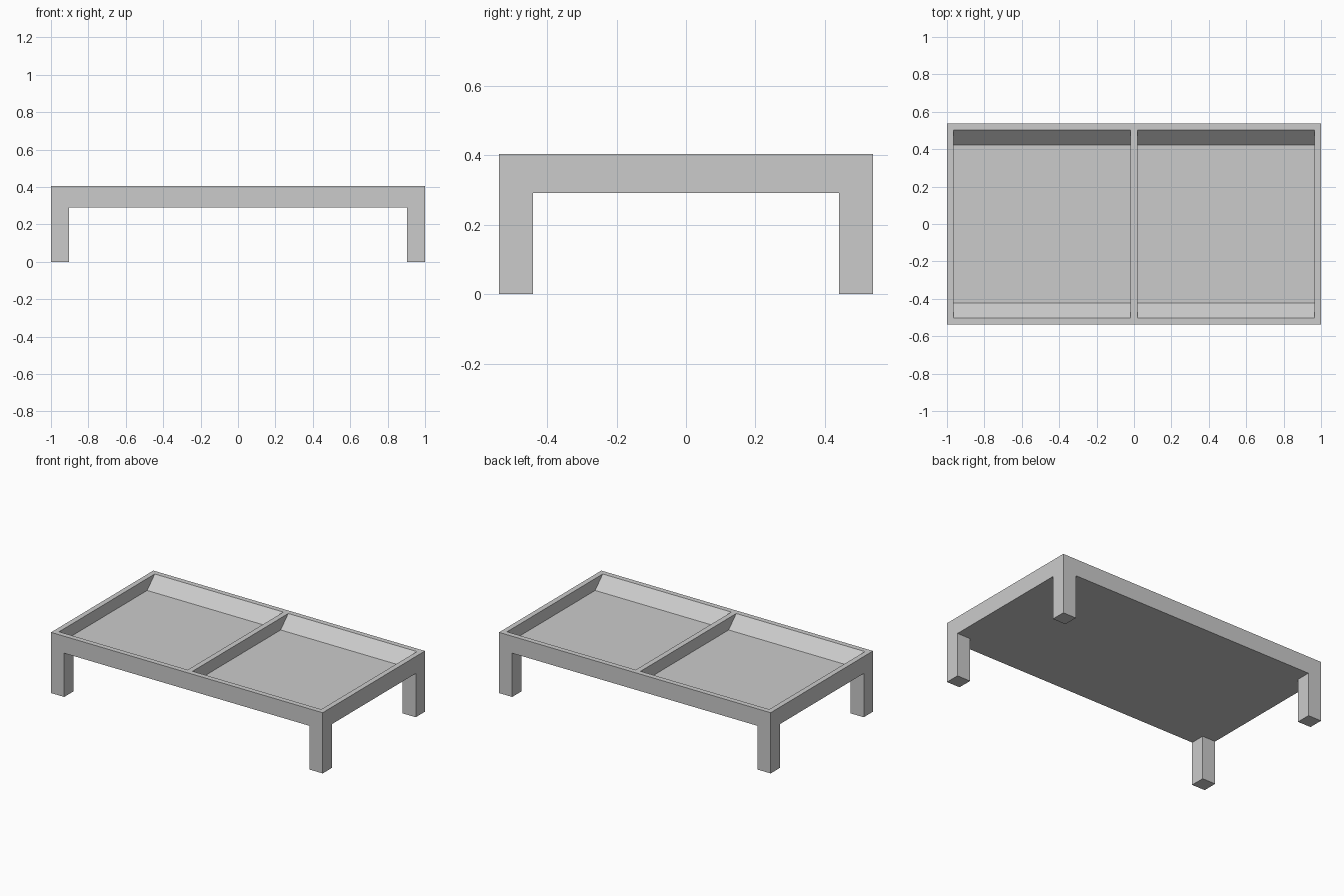
import bpy
import bmesh
from mathutils import Vector

default_cube = bpy.data.objects.get("Cube")
if default_cube:
    bpy.data.objects.remove(default_cube, do_unlink=True)

HALF_X, HALF_Y, HEIGHT = 1.0, 0.538, 0.404
LEG = 0.097          # leg thickness
APRON_Z = 0.291      # underside of the tray
FLOOR_Z = 0.325      # floor of the basins
OVER = 0.05          # how far cutters overshoot the body

grey = bpy.data.materials.new("plain grey")
grey.use_nodes = True
grey.diffuse_color = (0.6, 0.6, 0.6, 1)
grey.node_tree.nodes["Principled BSDF"].inputs["Base Color"].default_value = (0.6, 0.6, 0.6, 1)


def prism(name, outline, sweep):
    """Solid made by sweeping a flat outline along a vector."""
    bm = bmesh.new()
    face = bm.faces.new([bm.verts.new(p) for p in outline])
    swept = bmesh.ops.extrude_face_region(bm, geom=[face], use_keep_orig=True)
    moved = [v for v in swept["geom"] if isinstance(v, bmesh.types.BMVert)]
    bmesh.ops.translate(bm, verts=moved, vec=Vector(sweep))
    bmesh.ops.recalc_face_normals(bm, faces=bm.faces)
    mesh = bpy.data.meshes.new(name)
    bm.to_mesh(mesh)
    bm.free()
    mesh.materials.append(grey)
    obj = bpy.data.objects.new(name, mesh)
    bpy.context.collection.objects.link(obj)
    return obj


def carve(body, cutter):
    """Cut one solid out of the body and discard the cutter."""
    cutter.hide_render = True
    mod = body.modifiers.new(cutter.name, "BOOLEAN")
    mod.operation = "DIFFERENCE"
    mod.solver = "EXACT"
    mod.object = cutter
    bpy.context.view_layer.objects.active = body
    bpy.ops.object.modifier_apply(modifier=mod.name)
    bpy.data.objects.remove(cutter, do_unlink=True)


# Table body: one solid block
corners = [(-HALF_X, -HALF_Y, 0), (HALF_X, -HALF_Y, 0), (HALF_X, HALF_Y, 0), (-HALF_X, HALF_Y, 0)]
table = prism("tray_table", corners, (0, 0, HEIGHT))

# Space between the legs: a cross-shaped cut leaves a leg at each corner
gx, gy = HALF_X - LEG, HALF_Y - LEG
ox, oy = HALF_X + OVER, HALF_Y + OVER
quarter = [(ox, gy), (gx, gy), (gx, oy)]
cross = quarter + [(-x, y) for x, y in reversed(quarter)]
cross += [(-x, -y) for x, y in cross]
carve(table, prism("leg_gap", [(x, y, -OVER) for x, y in cross], (0, 0, APRON_Z + OVER)))

# Two basins with sloping front and back walls and upright side walls
rim_y, floor_y = 0.503, 0.423
for side, start in (("right", -0.965), ("left", 0.018)):
    half = [(floor_y, FLOOR_Z), (rim_y, HEIGHT), (rim_y, HEIGHT + OVER)]
    section = half + [(-y, z) for y, z in reversed(half)]
    carve(table, prism(side + "_basin", [(start, y, z) for y, z in section], (0.947, 0, 0)))
